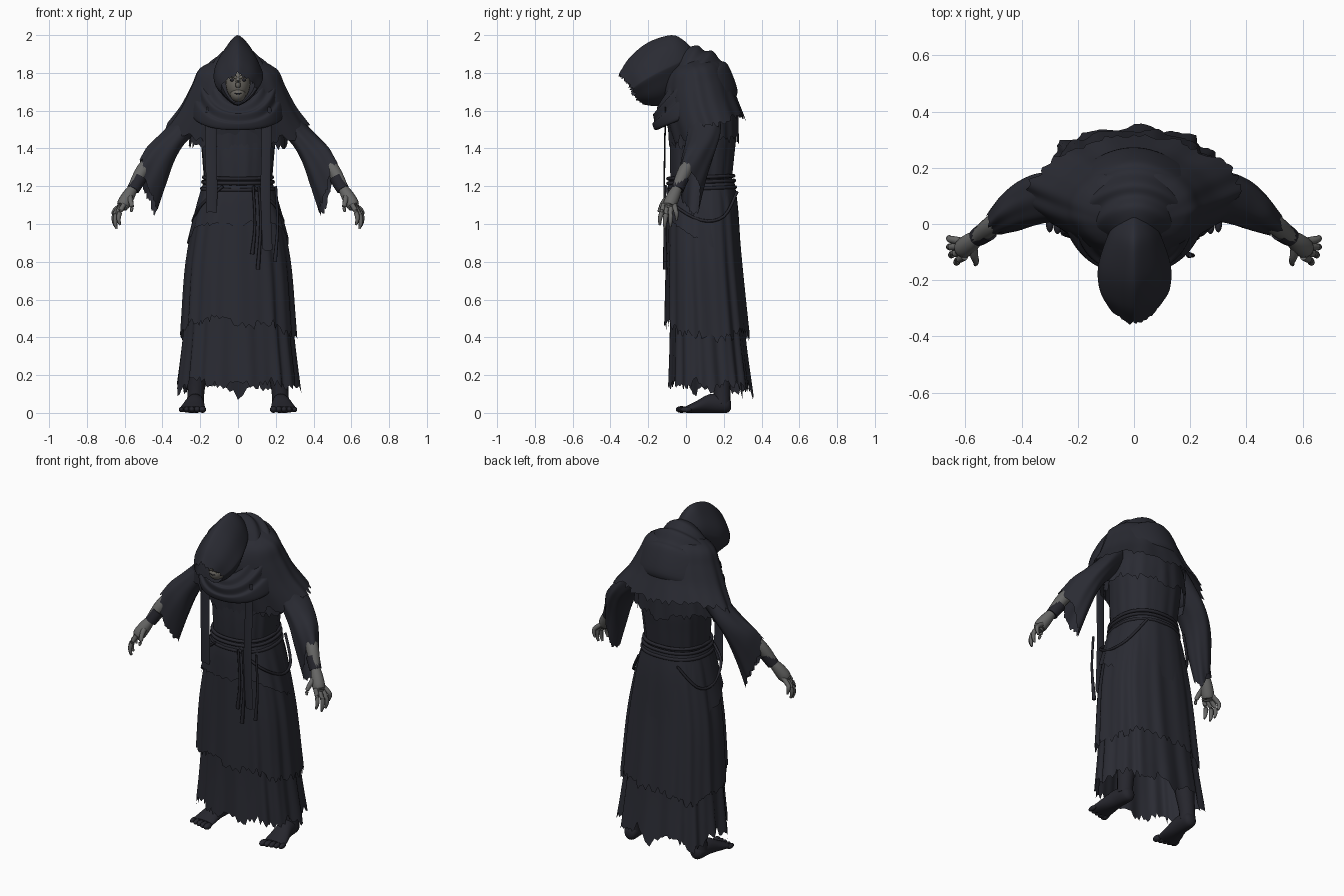
import bpy, bmesh, math, random
from mathutils import Vector as V

random.seed(7)
cube = bpy.data.objects.get("Cube")
if cube:
    bpy.data.objects.remove(cube, do_unlink=True)


def material(name, r, g, b):
    m = bpy.data.materials.new(name)
    m.use_nodes = True
    m.diffuse_color = (r, g, b, 1)
    bsdf = m.node_tree.nodes["Principled BSDF"]
    bsdf.inputs["Base Color"].default_value = (r, g, b, 1)
    bsdf.inputs["Roughness"].default_value = 0.9
    return m


CLOTH = material("charcoal cloth", 0.023, 0.024, 0.033)
DARK = material("dark leather", 0.019, 0.019, 0.026)
SKIN = material("ashen skin", 0.135, 0.135, 0.132)
FACE = material("weathered face", 0.15, 0.14, 0.122)


def smooth(rows, k):
    """Catmull-Rom interpolation of number tuples, k steps per span."""
    out = []
    for i in range(len(rows) - 1):
        a, b, c, d = (rows[max(0, min(len(rows) - 1, j))] for j in range(i - 1, i + 3))
        for s in range(k):
            t = s / k
            out.append([0.5 * (2 * q + (r - p) * t + (2 * p - 5 * q + 4 * r - w) * t * t
                        + (3 * q - p - 3 * r + w) * t ** 3) for p, q, r, w in zip(a, b, c, d)])
    return out + [list(rows[-1])]


def skin(name, rings, mat, cap=False, loop=False):
    """Bridge rings of points into one surface."""
    bm = bmesh.new()
    vs = [[bm.verts.new(p) for p in r] for r in rings]
    n = len(rings[0])
    for a, b in zip(vs, vs[1:] + vs[:1] if loop else vs[1:]):
        for i in range(n):
            j = (i + 1) % n
            bm.faces.new((a[i], a[j], b[j], b[i]))
    if cap:
        bm.faces.new(vs[0])
        bm.faces.new(vs[-1])
    bmesh.ops.recalc_face_normals(bm, faces=bm.faces)
    me = bpy.data.meshes.new(name)
    bm.to_mesh(me)
    bm.free()
    me.materials.append(mat)
    me.shade_smooth()
    me.set_sharp_from_angle(angle=math.radians(50))
    bpy.context.collection.objects.link(bpy.data.objects.new(name, me))


def loft(name, rows, mat=CLOTH, u=(1, 0, 0), n=96, k=5, rag=0, fold=0, waves=13, power=1, cap=False):
    """Each row is a near point, a far point and a half width along u; rag tears the last ring."""
    rows = smooth([tuple(p) + tuple(q) + (w,) for p, q, w in rows], k)
    rings, u, ph = [], V(u), random.random() * 6
    for i, r in enumerate(rows):
        p, q, w, t = V(r[:3]), V(r[3:6]), r[6], i / (len(rows) - 1)
        c, v, ring = (p + q) / 2, (p - q) / 2, []
        for j in range(n):
            a = math.tau * j / n
            x, y = (math.copysign(abs(f) ** power, f) for f in (math.cos(a), math.sin(a)))
            wave = math.sin(waves * a + ph + t) + 0.6 * math.sin((waves * 2 - 5) * a + 2 * ph)
            ring.append(c + (u * (w * x) + v * y) * (1 + fold * (0.25 + 0.75 * t) * wave))
        rings.append(ring)
    if rag:
        step = 6
        big = [random.random() for _ in range(n // step + 1)]
        for j in range(n):
            b, f = divmod(j, step)
            low = big[b] + (big[(b + 1) % (n // step)] - big[b]) * f / step
            d = (rings[-1][j] - rings[-2][j]).normalized()
            rings[-1][j] = rings[-1][j] + d * rag * (0.6 * low + 0.4 * random.random())
    skin(name, rings, mat, cap)


def body(name, rows, **kw):
    """Loft on the centre plane from (front y, z, back y, z, half width)."""
    loft(name, [((0, a, b), (0, c, d), w) for a, b, c, d, w in rows], **kw)


def tube(name, pts, mat, n=10, k=4, loop=False):
    """Round tube through (x, y, z, radius) points."""
    pts = smooth(pts, k)
    if loop:
        pts = pts[:-1]
    rings, m = [], len(pts)
    for i, p in enumerate(pts):
        a, b = (pts[i - 1], pts[(i + 1) % m]) if loop else (pts[max(i - 1, 0)], pts[min(i + 1, m - 1)])
        d = (V(b[:3]) - V(a[:3])).normalized()
        side = d.cross(V((0, 0, 1)) if abs(d.z) < 0.9 else V((0, 1, 0))).normalized()
        up = side.cross(d)
        rings.append([V(p[:3]) + (side * math.cos(t) + up * math.sin(t)) * p[3]
                      for t in (math.tau * j / n for j in range(n))])
    skin(name, rings, mat, not loop, loop)


def hoop(name, yf, zf, yb, zb, w, r, power=0.85):
    pts = []
    for j in range(41):
        a = math.tau * j / 40
        x, y = (math.copysign(abs(f) ** power, f) for f in (math.cos(a), math.sin(a)))
        pts.append((w * x, (yf + yb) / 2 + (yf - yb) / 2 * y, (zf + zb) / 2 + (zf - zb) / 2 * y, r))
    tube(name, pts, DARK, 8, 1, True)


def strip(name, pts, w):
    loft(name, [((x, y - 0.004, z), (x, y + 0.004, z), w) for x, y, z in pts], n=12, k=4, rag=0.06)


def ball(name, loc, scale, mat):
    bm = bmesh.new()
    bmesh.ops.create_uvsphere(bm, u_segments=20, v_segments=14, radius=1)
    for v in bm.verts:
        v.co = V(a * b + c for a, b, c in zip(v.co, scale, loc))
    me = bpy.data.meshes.new(name)
    bm.to_mesh(me)
    bm.free()
    me.materials.append(mat)
    me.shade_smooth()
    bpy.context.collection.objects.link(bpy.data.objects.new(name, me))


# Robe, from the torso down through the skirt layers
body("torso", [(-.06, 1.72, .25, 1.72, .2), (-.08, 1.5, .265, 1.5, .2), (-.085, 1.35, .252, 1.35, .188),
               (-.08, 1.2, .235, 1.2, .175)], fold=.014, power=.85)
body("underskirt", [(-.08, 1.22, .245, 1.22, .175), (-.085, 1.05, .265, 1.05, .215), (-.08, .7, .285, .7, .262),
                    (-.08, .4, .31, .4, .288), (-.085, .2, .335, .19, .31)],
     n=144, rag=.13, fold=.03, power=.8)
body("overskirt", [(-.09, 1.23, .25, 1.23, .178), (-.098, 1.08, .272, 1.08, .222), (-.103, .8, .295, .8, .274),
                   (-.108, .53, .328, .46, .297)], n=144, rag=.13, fold=.022, power=.82)
body("hip_wrap", [(-.092, 1.22, .257, 1.22, .182), (-.102, 1.14, .276, 1.08, .215),
                  (-.106, 1.04, .292, .84, .256)], rag=.07, fold=.012, power=.83)

# Belt cords and hanging pieces
for i, z in enumerate((1.25, 1.225, 1.19)):
    hoop("belt_cord_%d" % (i + 1), -.095, z - .01, .252 + .004 * i, z + .005, .181 + .005 * i, .01)
for s, name in ((1, "left"), (-1, "right")):
    tube(name + "_hip_cord", [(s * .08, -.108, 1.2, .008), (s * .195, -.06, 1.1, .008), (s * .238, .08, 1.02, .008),
                              (s * .215, .2, 1.04, .008), (s * .13, .27, 1.17, .008)], DARK, 8)
strip("left_stole", [(.15, -.11, 1.62), (.15, -.112, 1.4), (.145, -.116, 1.15), (.155, -.114, .9)], .026)
strip("right_stole", [(-.14, -.11, 1.62), (-.145, -.112, 1.4), (-.14, -.116, 1.25), (-.14, -.114, 1.1)], .03)
for i, (x, z) in enumerate(((.08, .84), (.11, .76), (.2, .8))):
    tube("hanging_cord_%d" % (i + 1), [(x, -.112, 1.2, .007), (x + .01, -.112, 1.0, .007),
                                     (x - .005, -.11, z, .011)], DARK, 8)

# Shoulder cape layers and folded cowl, draping low behind
body("lower_cape", [(-.08, 1.68, .25, 1.68, .2), (-.095, 1.57, .272, 1.6, .235), (-.09, 1.46, .275, 1.5, .25)],
     rag=.1, fold=.015)
body("shoulder_cape", [(-.06, 1.84, .07, 1.9, .08), (-.1, 1.79, .185, 1.855, .2), (-.12, 1.7, .235, 1.77, .245),
                       (-.11, 1.57, .266, 1.68, .3), (-.085, 1.465, .29, 1.62, .358)],
     n=120, rag=.095, fold=.014, waves=11, power=1.06)
body("cowl", [(-.12, 1.64, .0, 1.93, .1), (-.15, 1.625, .06, 1.945, .14), (-.158, 1.59, .1, 1.915, .165),
              (-.175, 1.58, .14, 1.915, .2), (-.17, 1.542, .18, 1.865, .212), (-.18, 1.528, .22, 1.84, .238),
              (-.165, 1.495, .268, 1.715, .26), (-.12, 1.515, .258, 1.66, .25)], fold=.012, waves=5)

# Hood with its shadowed face
body("hood", [(.04, 1.92, .04, 1.85, .03), (-.015, 1.975, .0, 1.76, .075), (-.08, 2.0, -.05, 1.68, .104),
              (-.2, 1.962, -.11, 1.635, .13), (-.295, 1.885, -.17, 1.625, .125),
              (-.343, 1.815, -.212, 1.63, .1)], rag=.04, fold=.014, waves=7, power=1.42)
ball("head", (0, -.17, 1.75), (.066, .085, .1), FACE)
ball("jaw", (0, -.2, 1.69), (.042, .052, .045), FACE)
tube("nose", [(0, -.245, 1.78, .009), (0, -.268, 1.745, .013), (0, -.262, 1.725, .012)], FACE, 8)
ball("mouth", (0, -.245, 1.69), (.02, .008, .005), DARK)
for s, name in ((1, "left"), (-1, "right")):
    ball(name + "_eye_socket", (s * .029, -.24, 1.762), (.014, .01, .008), DARK)
    tube(name + "_brow", [(s * .008, -.255, 1.772, .008), (s * .03, -.252, 1.785, .009),
                          (s * .055, -.22, 1.78, .007)], FACE, 8)

    # Sleeve, forearm and cuff
    sleeve = [((.2, .08, 1.74), (.19, .08, 1.5), .1), ((.325, .09, 1.565), (.28, .1, 1.435), .092),
              ((.41, .07, 1.475), (.34, .085, 1.34), .085), ((.475, .035, 1.41), (.385, .06, 1.21), .073),
              ((.508, .005, 1.355), (.425, .045, 1.085), .058)]
    loft(name + "_sleeve", [((s * p[0], *p[1:]), (s * q[0], *q[1:]), w) for p, q, w in sleeve],
         u=(s * .3, .95, 0), n=60, rag=.065, fold=.03, waves=7)

    def limb(part, pts, mat, n=10):
        tube(name + part, [(s * x, y, z, r) for x, y, z, r in pts], mat, n)

    limb("_forearm", [(.445, .04, 1.36, .028), (.505, -.005, 1.285, .036), (.56, -.05, 1.185, .027)], SKIN, 16)
    limb("_bracer", [(.52, -.022, 1.245, .038), (.537, -.034, 1.215, .036), (.556, -.046, 1.182, .034)], DARK, 16)

    # Hand with long curled fingers
    limb("_palm", [(.555, -.045, 1.19, .026), (.58, -.065, 1.15, .034), (.605, -.085, 1.105, .036),
                   (.615, -.092, 1.08, .024)], SKIN, 14)
    tips = ((.657, -.05, 1.02), (.657, -.082, .985), (.65, -.112, .975), (.632, -.138, .995))
    for i, (x, y, z) in enumerate(tips):
        base = (.612 - .003 * i, -.062 - .018 * i, 1.105)
        limb("_finger_%d" % (i + 1), [(*base, .014), (x - .006, y * .6 + base[1] * .4, (z + base[2]) / 2 + .01, .013),
                                      (x, y, z + .03, .011), (x - .008, y, z, .006)], SKIN, 8)
    limb("_thumb", [(.575, -.075, 1.15, .018), (.568, -.115, 1.12, .014), (.562, -.135, 1.09, .011),
                    (.565, -.145, 1.065, .006)], SKIN, 8)

    # Leg and bare foot
    limb("_leg", [(.19, .16, .6, .075), (.205, .18, .3, .06), (.222, .19, .12, .045), (.225, .19, .05, .046)], DARK, 16)
    foot = [(.222, .238, .06, .02, .02), (.223, .215, .09, 0, .04), (.228, .13, .1, 0, .048),
            (.238, .05, .06, 0, .063), (.243, .0, .035, 0, .067)]
    loft(name + "_foot", [((s * x, y, a), (s * x, y, b), w) for x, y, a, b, w in foot], DARK, n=24, cap=True)
    for i in range(5):
        x, y = .188 + .028 * i, -.024 + .006 * i
        ball(name + "_toe_%d" % (i + 1), (s * x, y, .018), (.019 - .0015 * i, .03, .018 - .001 * i), DARK)
